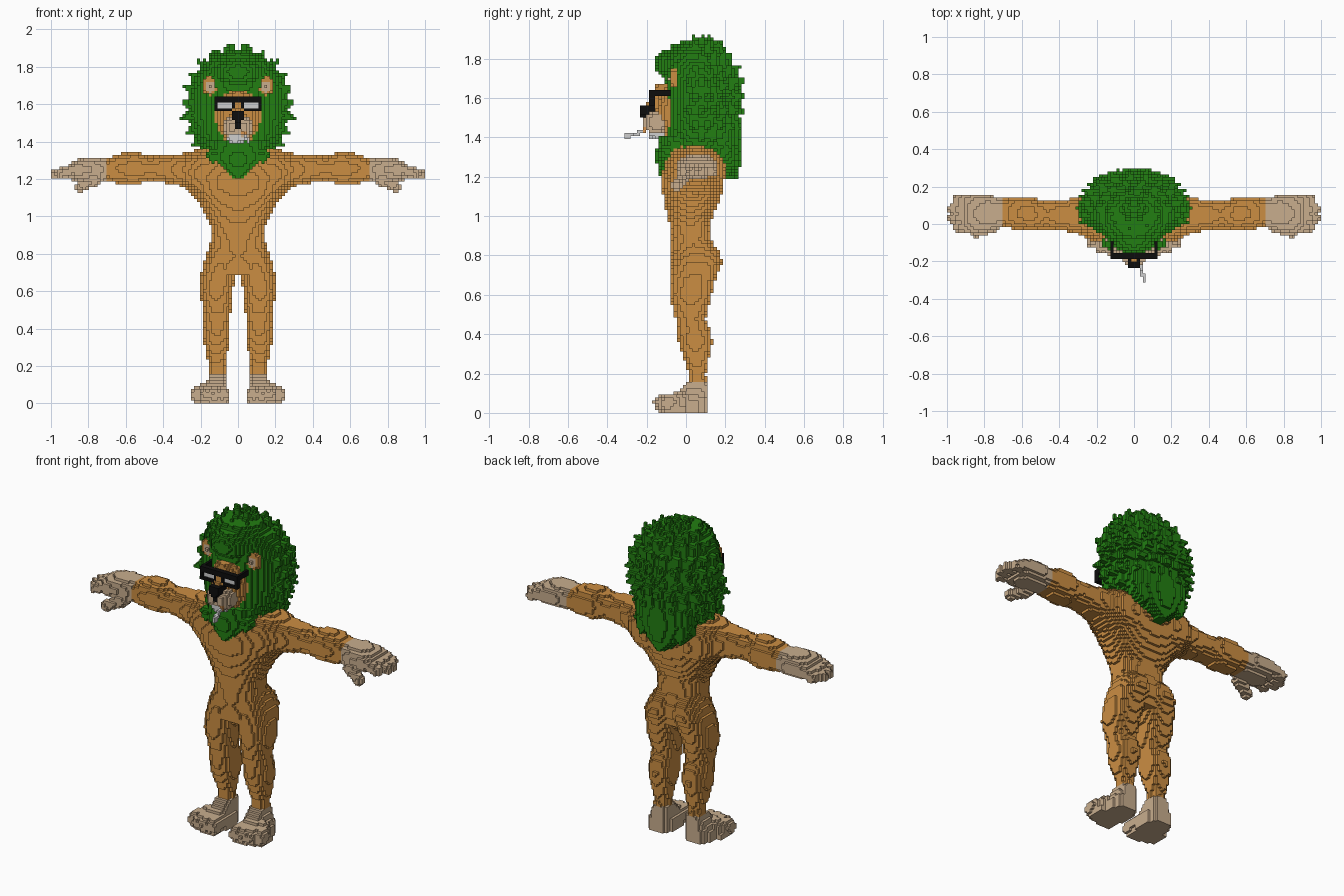
import bpy, bmesh, math
from mathutils import Vector

if "Cube" in bpy.data.objects:
    bpy.data.objects.remove(bpy.data.objects["Cube"])

S = 2 / 128          # block size
cells = {}           # block index -> part name
E = 0.0001


def fill(part, lo, hi, inside, mirror=False, over=True):
    """Put blocks of a part wherever inside(x, y, z) holds within a box."""
    rng = [range(math.floor(a / S), math.ceil(b / S) + 1) for a, b in zip(lo, hi)]
    for i in rng[0]:
        for j in rng[1]:
            for k in rng[2]:
                if k >= 0 and inside((i + .5) * S, (j + .5) * S, (k + .5) * S):
                    for c in ([(i, j, k), (-1 - i, j, k)] if mirror else [(i, j, k)]):
                        if over or c not in cells:
                            cells[c] = part


def box(part, x0, x1, y0, y1, z0, z1, **kw):
    fill(part, (x0, y0, z0), (x1, y1, z1),
         lambda x, y, z: x0 <= x <= x1 and y0 <= y <= y1 and z0 <= z <= z1, **kw)


def blob(part, c, r, **kw):
    fill(part, [a - b for a, b in zip(c, r)], [a + b for a, b in zip(c, r)],
         lambda *p: sum(((p[n] - c[n]) / r[n]) ** 2 for n in range(3)) <= 1, **kw)


def limb(part, a, ra, b, rb, **kw):
    """Tapered capsule from a to b."""
    a, b = Vector(a), Vector(b)
    d, m = b - a, max(ra, rb)

    def inside(x, y, z):
        p = Vector((x, y, z))
        t = min(1, max(0, (p - a).dot(d) / d.length_squared))
        return (p - a - d * t).length <= ra + (rb - ra) * t
    fill(part, [min(u, v) - m for u, v in zip(a, b)],
         [max(u, v) + m for u, v in zip(a, b)], inside, **kw)


def loft(part, axis, rows, power=2.4, **kw):
    """Rounded sections (t, a0, a1, b0, b1) stacked along x (0) or z (2)."""
    def section(t):
        for p, q in zip(rows, rows[1:]):
            if p[0] <= t <= q[0]:
                f = (t - p[0]) / (q[0] - p[0])
                return [u + (v - u) * f for u, v in zip(p[1:], q[1:])]

    def inside(x, y, z):
        t, a, b = (x, y, z) if axis == 0 else (z, x, y)
        s = section(t)
        if not s:
            return False
        u = abs(2 * a - s[0] - s[1]) / (s[1] - s[0])
        v = abs(2 * b - s[2] - s[3]) / (s[3] - s[2])
        return u ** power + v ** power <= 1
    col = list(zip(*rows))
    ranges = [(col[0][0], col[0][-1]), (min(col[1]), max(col[2])), (min(col[3]), max(col[4]))]
    r = ranges if axis == 0 else [ranges[1], ranges[2], ranges[0]]
    fill(part, [q[0] for q in r], [q[1] for q in r], inside, **kw)


# torso
loft("body", 2, [(.69, -.17, .17, -.08, .14), (.78, -.17, .17, -.07, .16), (.88, -.14, .14, -.075, .13),
                 (.96, -.15, .15, -.085, .12), (1.05, -.195, .195, -.105, .16),
                 (1.15, -.26, .26, -.125, .19), (1.22, -.27, .27, -.125, .2),
                 (1.32, -.24, .24, -.1, .2), (1.37, -.15, .15, -.07, .15)])
# legs
loft("body", 2, [(.1, .07, .155, 0, .11), (.2, .07, .155, .015, .1), (.28, .055, .175, -.015, .115),
                 (.36, .04, .187, -.04, .135), (.42, .04, .182, -.045, .125), (.48, .04, .182, -.055, .1),
                 (.6, .03, .205, -.08, .13), (.68, .01, .2, -.075, .15), (.76, 0, .185, -.07, .185),
                 (.82, 0, .16, -.06, .17), (.88, 0, .13, -.05, .12)], mirror=True)
# arms
loft("body", 0, [(.12, -.1, .2, 1.08, 1.36), (.22, -.09, .19, 1.1, 1.355), (.3, -.05, .14, 1.16, 1.335),
                 (.4, -.03, .125, 1.18, 1.33), (.47, -.025, .12, 1.19, 1.32), (.55, -.03, .14, 1.17, 1.345),
                 (.64, -.025, .145, 1.175, 1.335), (.704, -.015, .135, 1.19, 1.31)], mirror=True)
# hands with fingers and thumb
loft("hands", 0, [(.704, -.02, .14, 1.19, 1.31), (.78, -.04, .156, 1.19, 1.315),
                  (.86, -.045, .156, 1.19, 1.305), (.91, -.035, .14, 1.2, 1.28)], mirror=True)
for y, tip in ((-.015, .945), (.033, .972), (.081, .972), (.128, .945)):
    limb("hands", (.85, y, 1.26), .032, (tip, y, 1.225), .028, mirror=True)
limb("hands", (.76, -.01, 1.2), .035, (.845, -.045, 1.155), .028, mirror=True)
# feet with toes
loft("feet", 2, [(0, .05, .2, -.1, .11), (.06, .05, .2, -.1, .115), (.1, .06, .17, -.05, .115),
                 (.15, .065, .16, -.005, .11)], 3, mirror=True)
for x, y in ((.08, -.12), (.128, -.125), (.175, -.115), (.217, -.09)):
    limb("feet", (x * .5 + .06, -.02, .06), .05, (x, y, .05), .04, mirror=True)
    box("feet", x - .025, x + .025, y - .015, y + .09, 0, .03, mirror=True)

# mane: core, beard, back fall and forelock
loft("mane", 2, [(1.3, -.16, .16, -.1, .24), (1.4, -.22, .22, -.11, .25), (1.5, -.26, .26, -.1, .26),
                 (1.65, -.265, .265, -.1, .26), (1.75, -.23, .23, -.12, .24),
                 (1.82, -.185, .185, -.11, .2), (1.88, -.1, .1, -.06, .13)], 2)
loft("mane", 2, [(1.2, -.015, .015, -.14, -.08), (1.3, -.13, .13, -.155, 0), (1.4, -.18, .18, -.14, .1)], 2)
loft("mane", 2, [(1.18, -.02, .02, .2, .26), (1.25, -.1, .1, .14, .275),
                 (1.35, -.18, .18, .1, .28), (1.45, -.22, .22, 0, .275)], 2)
blob("mane", (0, -.045, 1.77), (.13, .115, .085))
# mane tufts around the core
for ring, el in enumerate((-38, -24, -10, 4, 18, 32, 47, 62, 78)):
    e = math.radians(el)
    n = max(6, round(20 * math.cos(e)))
    for m in range(n):
        a = 2 * math.pi * (m + .5 * (ring % 2)) / n
        d = Vector((math.cos(a) * math.cos(e) * .27, math.sin(a) * math.cos(e) * .2, math.sin(e) * .3))
        if math.sin(a) < -.35 and el < 45:
            continue
        c = Vector((0, .08, 1.585))
        limb("mane", c + d * .85, .05, c + d * 1.13, .008)
for x in (.06, .13):
    limb("mane", (x, -.1, 1.32), .045, (x * 1.05, -.115, 1.23 + x * .5), .01, mirror=True)
    limb("mane", (x, .2, 1.32), .06, (x, .24, 1.2 + x * .4), .01, mirror=True)

# face, cheeks, muzzle, chin
blob("face", (0, -.04, 1.53), (.125, .115, .165))
limb("face", (0, -.12, 1.64), .04, (0, -.18, 1.54), .035)
blob("muzzle", (.033, -.15, 1.475), (.05, .065, .06), mirror=True)
blob("chin", (-.01, -.14, 1.42), (.05, .055, .035))
# ears
blob("face", (.15, -.06, 1.7), (.043, .026, .053), mirror=True)
blob("inner_ears", (.15, -.075, 1.695), (.027, .012, .034), mirror=True)
# nose
loft("nose", 2, [(1.47, -.01, .01, -.22, -.16), (1.5, -.014, .014, -.225, -.16),
                 (1.52, -.035, .035, -.236, -.16), (1.56, -.035, .035, -.235, -.16)], 8)
# glasses: lenses, frame, temples
box("lenses", .03, .11, -.172, -.156, 1.565, 1.62, mirror=True)
box("glasses", 0, .125, -.188, -.156, 1.609, 1.641, mirror=True)
box("glasses", .109, .125, -.188, -.156, 1.562, 1.641, mirror=True)
box("glasses", .03, .125, -.188, -.156, 1.562, 1.578, mirror=True)
box("glasses", .02, .035, -.188, -.156, 1.575, 1.61, mirror=True)
box("glasses", .109, .125, -.188, -.08, 1.609, 1.641, mirror=True)
# cigarette
limb("filter", (.028, -.19, 1.445), .011, (.036, -.23, 1.43), .011)
limb("paper", (.038, -.236, 1.425), .011, (.055, -.302, 1.405), .011)

# materials
COLORS = {"orange fur": (.60, .27, .055), "tan skin": (.58, .42, .27), "green hair": (.016, .21, .006),
          "black": (.004, .004, .004), "pale grey": (.62, .62, .62), "filter orange": (.7, .3, .08)}
mats = {}
for name, c in COLORS.items():
    mats[name] = bpy.data.materials.new(name)
    mats[name].diffuse_color = (*c, 1)
USE = {"body": "orange fur", "face": "orange fur", "hands": "tan skin", "feet": "tan skin",
       "muzzle": "tan skin", "inner_ears": "tan skin", "mane": "green hair", "nose": "black",
       "glasses": "black", "lenses": "pale grey", "chin": "pale grey", "paper": "pale grey",
       "filter": "filter orange"}

# turn the outer block sides of each part into a mesh
for part, color in USE.items():
    bm, verts = bmesh.new(), {}
    for c in [q for q, p in cells.items() if p == part]:
        for ax in range(3):
            for side in (0, 1):
                nb = list(c)
                nb[ax] += 2 * side - 1
                if tuple(nb) in cells:
                    continue
                u, v = (ax + 1) % 3, (ax + 2) % 3
                quad = []
                for du, dv in ((0, 0), (1, 0), (1, 1), (0, 1)):
                    p = list(c)
                    p[ax] += side
                    p[u] += du
                    p[v] += dv
                    p = tuple(p)
                    if p not in verts:
                        verts[p] = bm.verts.new([w * S for w in p])
                    quad.append(verts[p])
                bm.faces.new(quad if side else quad[::-1])
    me = bpy.data.meshes.new(part)
    bm.to_mesh(me)
    bm.free()
    me.materials.append(mats[color])
    bpy.context.collection.objects.link(bpy.data.objects.new(part, me))

for m in bpy.data.materials:
    if m.users and not m.is_grease_pencil:
        m.use_nodes = True
        m.node_tree.nodes["Principled BSDF"].inputs["Base Color"].default_value = m.diffuse_color
